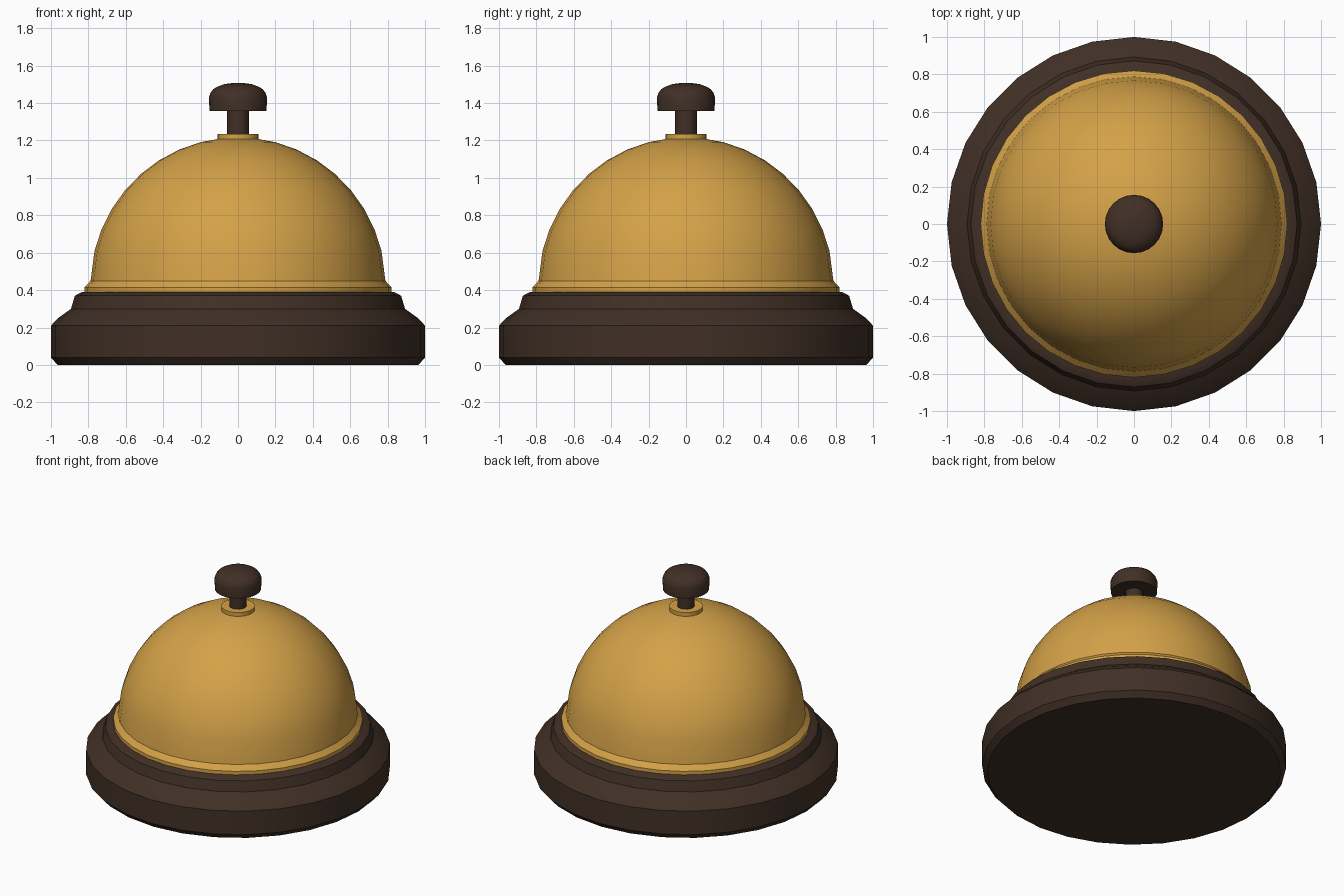
import bpy, bmesh, math

if "Cube" in bpy.data.objects:
    bpy.data.objects.remove(bpy.data.objects["Cube"])


def material(name, color):
    m = bpy.data.materials.new(name)
    m.diffuse_color = (*color, 1)
    m.use_nodes = True
    m.node_tree.nodes["Principled BSDF"].inputs["Base Color"].default_value = m.diffuse_color
    return m


brass = material("brass", (0.66, 0.36, 0.065))
dark_brown = material("dark_brown", (0.052, 0.029, 0.019))


def lathe(name, profile, sides, mat, angle=30):
    """Revolve (radius, z) points, listed bottom to top, around z."""
    bm = bmesh.new()
    rings = []
    for r, z in profile:
        rings.append([bm.verts.new((r * math.cos(i * math.tau / sides),
                                    r * math.sin(i * math.tau / sides), z))
                      for i in range(sides)])
    for a, b in zip(rings, rings[1:]):
        for i in range(sides):
            j = (i + 1) % sides
            bm.faces.new((a[i], a[j], b[j], b[i]))
    bm.faces.new(rings[0][::-1])
    bm.faces.new(rings[-1])
    mesh = bpy.data.meshes.new(name)
    bm.to_mesh(mesh)
    bm.free()
    mesh.materials.append(mat)
    ob = bpy.data.objects.new(name, mesh)
    bpy.context.collection.objects.link(ob)
    bpy.ops.object.select_all(action='DESELECT')
    ob.select_set(True)
    bpy.context.view_layer.objects.active = ob
    bpy.ops.object.shade_smooth_by_angle(angle=math.radians(angle))
    return ob


# Stepped foot
lathe("base", [(0.965, 0), (1, 0.04), (1, 0.21), (0.963, 0.25), (0.893, 0.30),
               (0.872, 0.37), (0.835, 0.39)], 28, dark_brown)

# Bell with flared rim and elliptical dome
dome = [(0.82, 0.385), (0.82, 0.415), (0.788, 0.45)]
for k in range(1, 10):
    t = math.radians(5 + 8.8 * k)
    dome.append((0.79 * math.cos(t), 0.42 + 0.797 * math.sin(t)))
dome.append((0.03, 1.217))
lathe("bell", dome, 32, brass)

# Collar on top of the bell
lathe("collar", [(0.11, 1.19), (0.11, 1.235)], 24, brass)

# Plunger stem and button
lathe("stem", [(0.058, 1.20), (0.058, 1.38)], 16, dark_brown)
lathe("button", [(0.152, 1.357), (0.156, 1.43), (0.147, 1.455), (0.132, 1.475),
                 (0.105, 1.49), (0.07, 1.502), (0.02, 1.508)], 24, dark_brown, 45)
